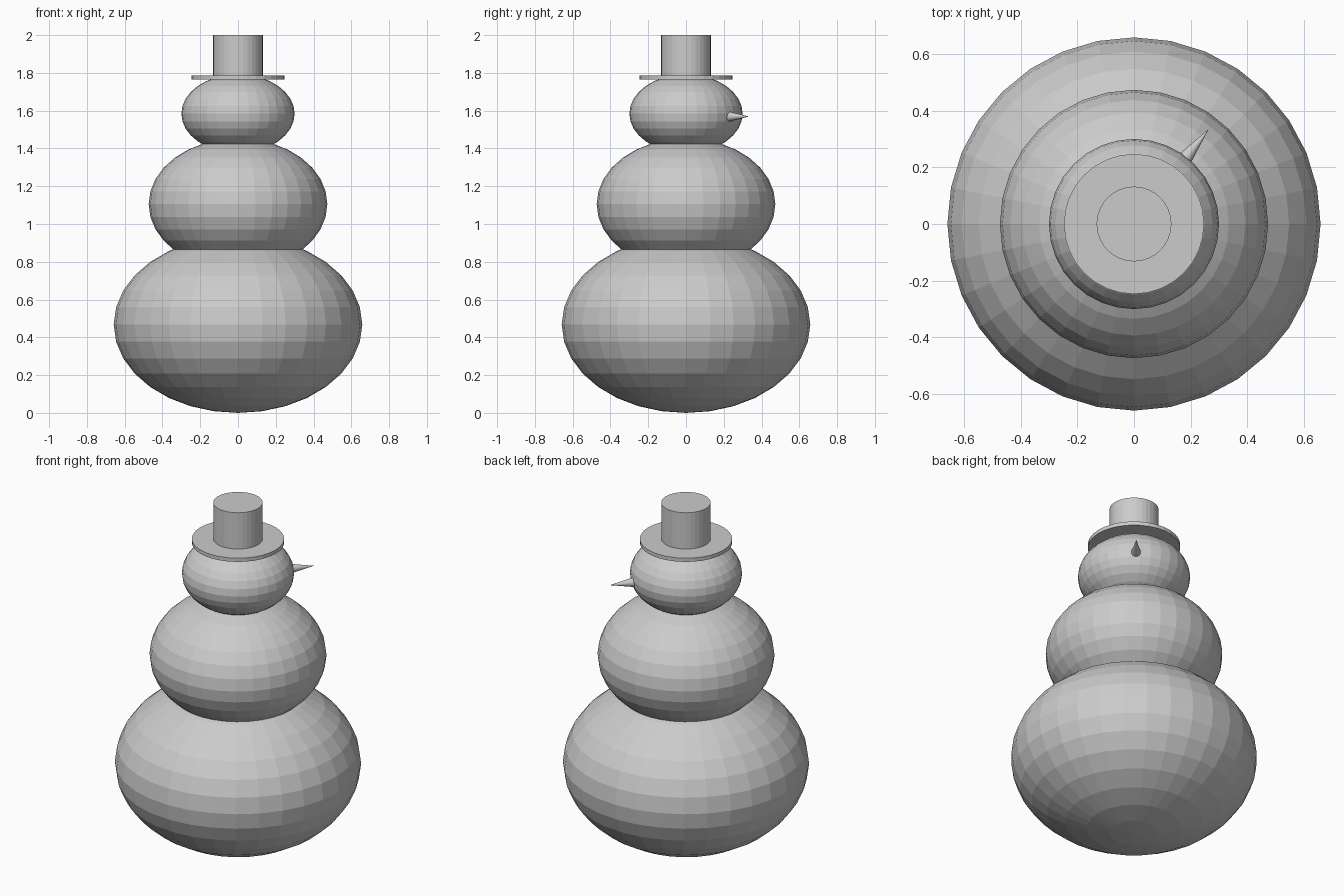
import bpy
from mathutils import Vector

if "Cube" in bpy.data.objects:
    bpy.data.objects.remove(bpy.data.objects["Cube"])

grey = bpy.data.materials.new("plain grey")
grey.diffuse_color = (0.6, 0.6, 0.6, 1)
grey.use_nodes = True
grey.node_tree.nodes["Principled BSDF"].inputs["Base Color"].default_value = grey.diffuse_color


def finish(name):
    ob = bpy.context.object
    ob.name = name
    ob.data.materials.append(grey)
    return ob


def ball(name, z, radius, half_height):
    bpy.ops.mesh.primitive_uv_sphere_add(segments=32, ring_count=16, radius=1, location=(0, 0, z))
    finish(name).scale = (radius, radius, half_height)


def disc(name, z0, z1, radius):
    bpy.ops.mesh.primitive_cylinder_add(vertices=32, radius=radius, depth=z1 - z0,
                                        location=(0, 0, (z0 + z1) / 2))
    finish(name)


# Three squashed snowballs
ball("lower_body", 0.468, 0.658, 0.468)
ball("upper_body", 1.105, 0.473, 0.348)
ball("head", 1.584, 0.30, 0.208)

# Hat
disc("hat_brim", 1.764, 1.786, 0.247)
disc("hat_crown", 1.775, 2.0, 0.132)

# Nose, pointing diagonally towards back right
base, tip = Vector((0.176, 0.226, 1.569)), Vector((0.263, 0.334, 1.569))
axis = tip - base
bpy.ops.mesh.primitive_cone_add(vertices=32, radius1=0.027, radius2=0, depth=axis.length,
                                location=(base + tip) / 2,
                                rotation=axis.to_track_quat('Z', 'Y').to_euler())
finish("nose")
